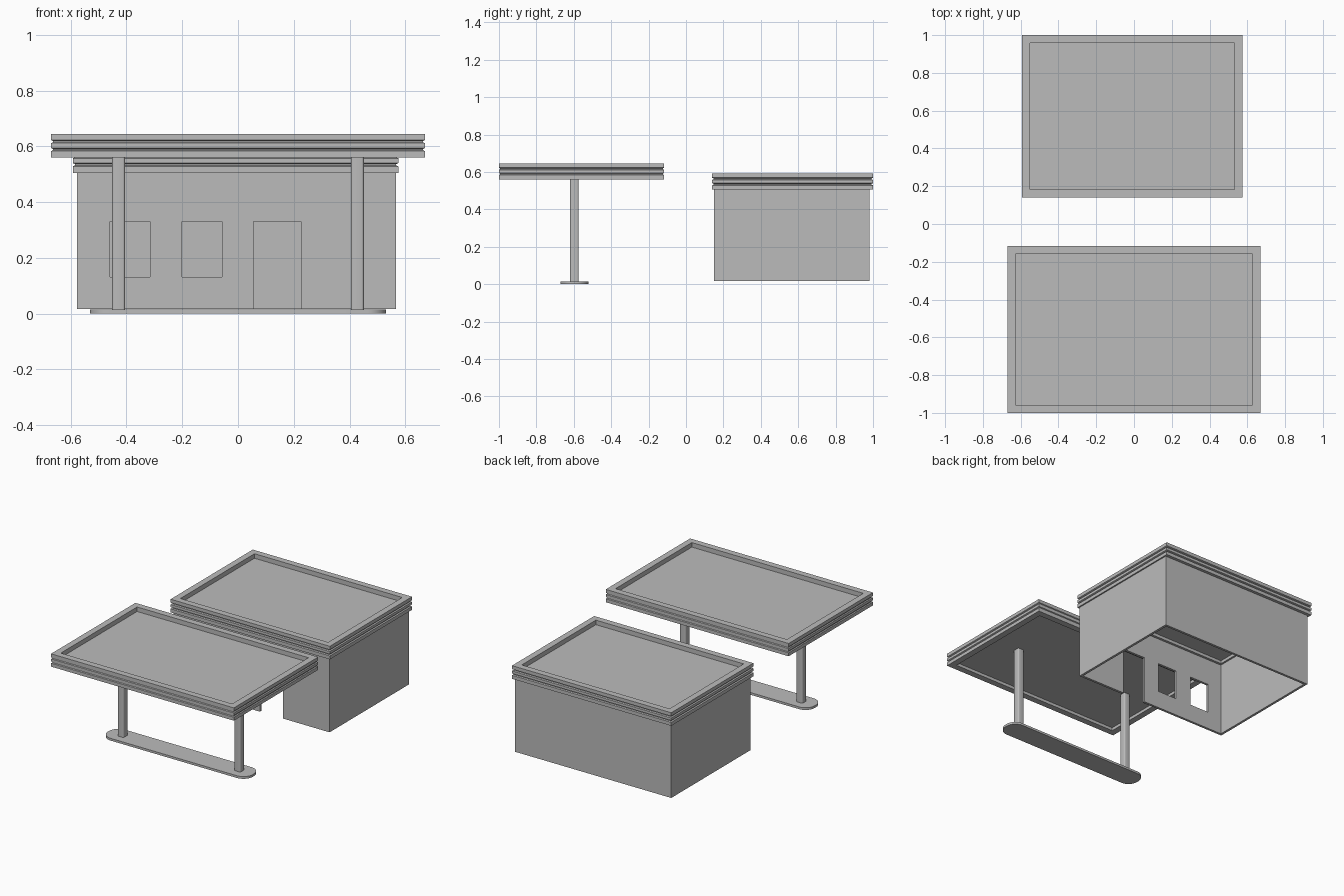
import bpy, bmesh, math

cube = bpy.data.objects.get("Cube")
if cube:
    bpy.data.objects.remove(cube, do_unlink=True)

grey = bpy.data.materials.new("plain_grey")
grey.use_nodes = True
grey.diffuse_color = (0.5, 0.5, 0.5, 1)
grey.node_tree.nodes["Principled BSDF"].inputs["Base Color"].default_value = (0.5, 0.5, 0.5, 1)


def finish(name, bm, smooth=False):
    mesh = bpy.data.meshes.new(name)
    bm.to_mesh(mesh)
    bm.free()
    mesh.materials.append(grey)
    if smooth:
        for p in mesh.polygons:
            p.use_smooth = True
        mesh.set_sharp_from_angle(angle=math.radians(40))
    obj = bpy.data.objects.new(name, mesh)
    bpy.context.collection.objects.link(obj)
    return obj


def box(name, x, y, z, radius=0, segments=4):
    """Box from three ranges, with optional rounded upright edges."""
    bm = bmesh.new()
    bmesh.ops.create_cube(bm, size=1)
    for v in bm.verts:
        v.co = [r[0] + (c + 0.5) * (r[1] - r[0]) for c, r in zip(v.co, (x, y, z))]
    if radius:
        upright = [e for e in bm.edges if abs(e.verts[0].co.z - e.verts[1].co.z) > 0.001]
        bmesh.ops.bevel(bm, geom=upright, offset=radius, offset_type='OFFSET',
                        segments=segments, profile=0.5, affect='EDGES')
    return finish(name, bm, radius > 0)


def ribbed_roof(name, x, y, z, groove, rim=0.042):
    """Ribbed fascia swept round a rectangle, with a sunken panel inside."""
    bottom, top = z
    band = (top - bottom) / 3
    profile = [(rim, bottom)]
    for i in range(3):
        low, high = bottom + i * band, bottom + (i + 1) * band
        lip = band * 0.2
        if i:
            profile.append((groove, low + lip * 0.4))
        profile += [(0, low + (lip if i else 0)), (0, high - (lip if i < 2 else 0))]
        if i < 2:
            profile.append((groove, high - lip * 0.4))
    profile.append((rim, top))

    bm = bmesh.new()
    loops = []
    for inset, h in profile:
        x0, x1, y0, y1 = x[0] + inset, x[1] - inset, y[0] + inset, y[1] - inset
        loops.append([bm.verts.new((px, py, h))
                      for px, py in ((x0, y0), (x1, y0), (x1, y1), (x0, y1))])
    for a, b in zip(loops, loops[1:] + loops[:1]):
        for i in range(4):
            j = (i + 1) % 4
            bm.faces.new((a[i], a[j], b[j], b[i]))
    bmesh.ops.recalc_face_normals(bm, faces=bm.faces)
    finish(name + "_fascia", bm)
    inset = rim - 0.002
    box(name + "_panel", (x[0] + inset, x[1] - inset), (y[0] + inset, y[1] - inset),
        (bottom + 0.02, top - 0.03))


# Pump canopy with its posts and island
ribbed_roof("canopy", (-0.67, 0.67), (-1.0, -0.117), (0.56, 0.645), 0.006)
for side, cx in (("right", -0.428), ("left", 0.428)):
    box(side + "_post", (cx - 0.023, cx + 0.023), (-0.62, -0.574), (0.001, 0.585), 0.008, 3)
box("pump_island", (-0.531, 0.531), (-0.672, -0.522), (0, 0.015), 0.068, 8)

# Shop roof
ribbed_roof("shop_roof", (-0.592, 0.575), (0.14, 1.0), (0.505, 0.592), 0.008)

# Shop walls: open box, two windows and a doorway left out of the front
x0, x1, y0, y1 = -0.578, 0.566, 0.15, 0.98
floor, sill, head, eaves = 0.016, 0.132, 0.33, 0.51
front_xs = [x0, -0.458, -0.315, -0.2, -0.057, 0.055, 0.226, x1]
levels = [floor, sill, head, eaves]
openings = {(1, 1), (3, 1), (5, 0), (5, 1)}

path = [(x, y0) for x in front_xs] + [(x1, y1), (x0, y1), (x0, y0)]
bm = bmesh.new()
for i, (a, b) in enumerate(zip(path, path[1:])):
    for k, (low, high) in enumerate(zip(levels, levels[1:])):
        if (i, k) in openings:
            continue
        bm.faces.new([bm.verts.new(p) for p in
                      ((*a, low), (*b, low), (*b, high), (*a, high))])
bmesh.ops.remove_doubles(bm, verts=bm.verts, dist=0.0001)
walls = finish("shop_walls", bm)
thick = walls.modifiers.new("thickness", 'SOLIDIFY')
thick.thickness = 0.016
thick.offset = -1
thick.use_even_offset = True
